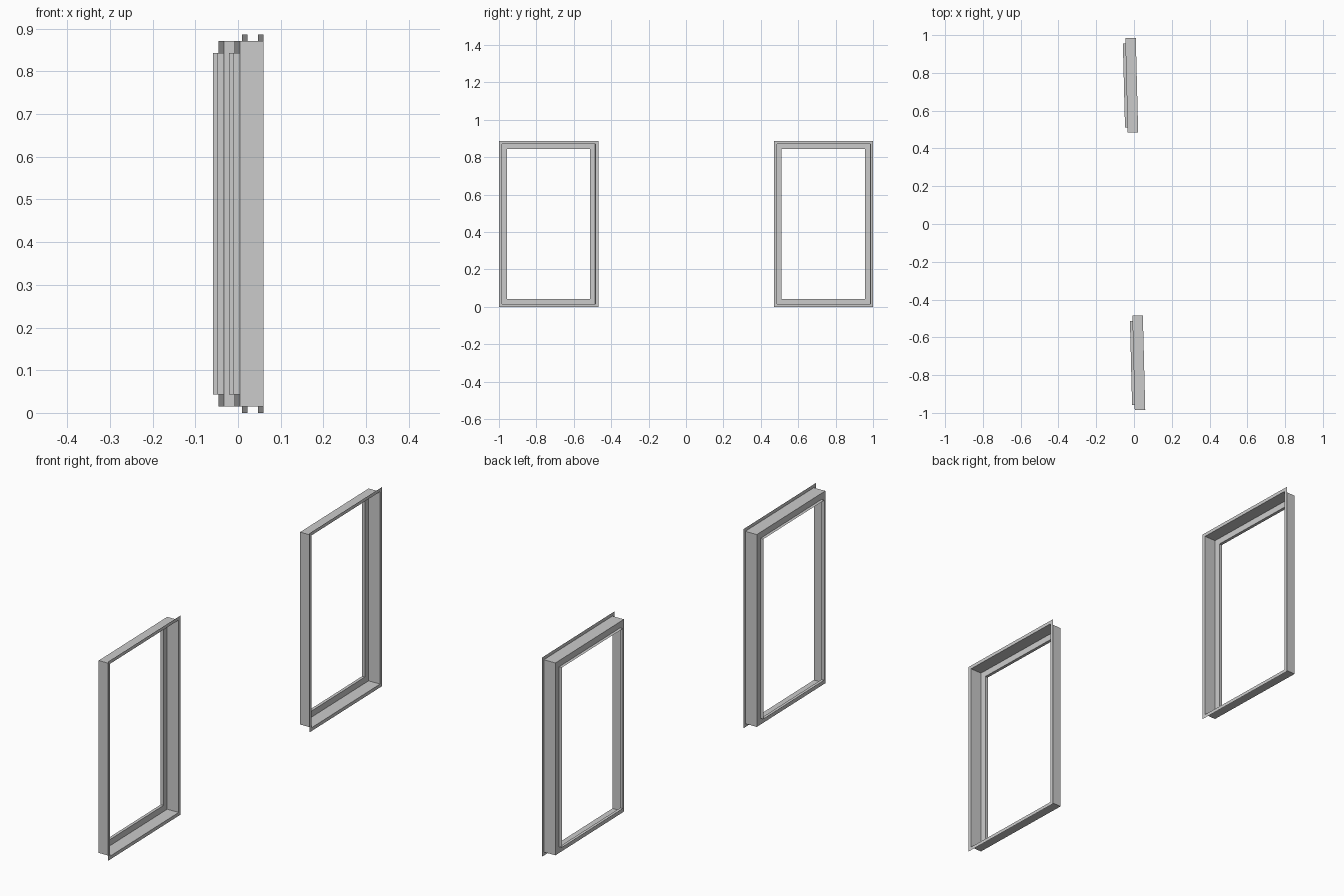
import bpy, bmesh
from mathutils import Matrix

if "Cube" in bpy.data.objects:
    bpy.data.objects.remove(bpy.data.objects["Cube"])

TURN = 0.0255          # both frames share a slight turn about z
CENTRE_Y, HALF_Z = 0.735, 0.443

# sheet cross-section: (depth x, inset from the outer edge)
PROFILE = [
    (0.0345, 0.0),      # outer flange edge
    (0.0345, 0.015),    # flange meets casing
    (-0.021, 0.015),    # casing meets rebate face
    (-0.021, 0.0425),   # rebate meets inner lip
    (-0.0345, 0.0425),  # lip edge
]
HALF_Y = 0.265


def window_frame(name, cy):
    """Sweep the sheet profile around a rectangle with mitred corners."""
    bm = bmesh.new()
    loops = []
    for x, inset in PROFILE:
        hy, hz = HALF_Y - inset, HALF_Z - inset
        loops.append([bm.verts.new((x, cy + sy * hy, HALF_Z + sz * hz))
                      for sy, sz in ((-1, -1), (1, -1), (1, 1), (-1, 1))])
    for a, b in zip(loops, loops[1:]):
        for i in range(4):
            j = (i + 1) % 4
            bm.faces.new((a[i], b[i], b[j], a[j]))
    bm.transform(Matrix.Rotation(TURN, 4, 'Z'))
    bmesh.ops.recalc_face_normals(bm, faces=bm.faces)
    # casing sides should face outwards
    top = max((f for f in bm.faces if abs(f.normal.z) > 0.9),
              key=lambda f: f.calc_center_median().z)
    if top.normal.z < 0:
        bmesh.ops.reverse_faces(bm, faces=bm.faces)
    mesh = bpy.data.meshes.new(name)
    bm.to_mesh(mesh)
    bm.free()
    bpy.context.collection.objects.link(bpy.data.objects.new(name, mesh))


window_frame("front_window_frame", -CENTRE_Y)
window_frame("rear_window_frame", CENTRE_Y)
